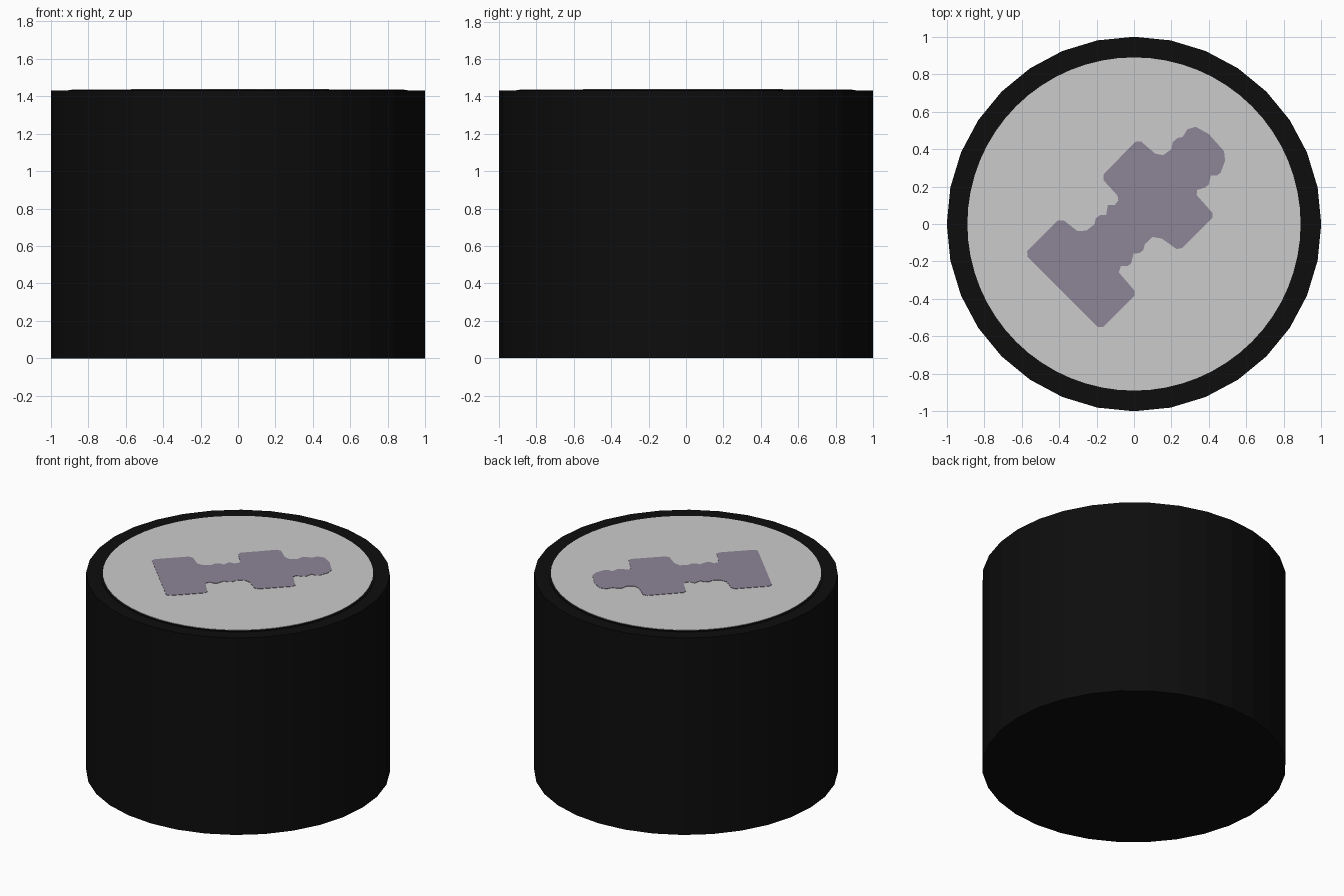
import bpy, bmesh, math

if "Cube" in bpy.data.objects:
    bpy.data.objects.remove(bpy.data.objects["Cube"])


def material(name, rgb):
    m = bpy.data.materials.new(name)
    m.diffuse_color = (*rgb, 1)
    m.use_nodes = True
    m.node_tree.nodes["Principled BSDF"].inputs["Base Color"].default_value = m.diffuse_color
    return m


black = material("black", (0.004, 0.004, 0.004))
grey = material("light grey", (0.60, 0.60, 0.60))
mauve = material("dusty mauve", (0.27, 0.235, 0.305))


def finish(name, bm, mat):
    mesh = bpy.data.meshes.new(name)
    bmesh.ops.recalc_face_normals(bm, faces=bm.faces)
    bm.to_mesh(mesh)
    bm.free()
    mesh.materials.append(mat)
    obj = bpy.data.objects.new(name, mesh)
    bpy.context.collection.objects.link(obj)
    return obj


def prism(name, points, z0, z1, mat):
    """Extrude a flat outline from z0 up to z1."""
    bm = bmesh.new()
    face = bm.faces.new([bm.verts.new((x, y, z0)) for x, y in points])
    up = bmesh.ops.extrude_face_region(bm, geom=[face])["geom"]
    for v in up:
        if isinstance(v, bmesh.types.BMVert):
            v.co.z = z1
    return finish(name, bm, mat)


def circle(r, n):
    return [(r * math.cos(2 * math.pi * i / n), r * math.sin(2 * math.pi * i / n))
            for i in range(n)]


# Main drum, the low lip on its top, and the pale top disc
prism("drum_body", circle(1.0, 32), 0, 1.43, black)
prism("top_lip", circle(0.905, 64), 1.43, 1.434, black)
prism("top_disc", circle(0.89, 64), 1.434, 1.437, grey)

# Painted bolt-like silhouette: (along, across) for each side of its axis
left = [(-.525, .28), (-.505, .302), (-.275, .302), (-.252, .28), (-.24, .187),
        (-.205, .155), (-.15, .148), (-.124, .166), (-.095, .162), (-.07, .14),
        (-.028, .17), (.0, .145), (.03, .148), (.045, .17), (.05, .28),
        (.07, .302), (.315, .306), (.338, .285), (.346, .185), (.37, .15),
        (.424, .141), (.455, .163), (.49, .16), (.513, .145), (.56, .156),
        (.60, .134), (.622, .057)]
right = [(.615, -.065), (.583, -.105), (.52, -.134), (.495, -.13), (.474, -.106),
         (.431, -.134), (.405, -.13), (.368, -.11), (.346, -.127), (.338, -.255),
         (.32, -.272), (.09, -.272), (.066, -.255), (.05, -.16), (.02, -.118),
         (-.035, -.117), (-.064, -.134), (-.09, -.13), (-.113, -.11),
         (-.16, -.138), (-.185, -.134), (-.209, -.11), (-.24, -.125),
         (-.25, -.255), (-.27, -.272), (-.505, -.272), (-.525, -.255)]
s = math.sqrt(0.5)
outline = [(s * (u - v), s * (u + v)) for u, v in left + right]
prism("painted_silhouette", outline, 1.437, 1.4395, mauve)
